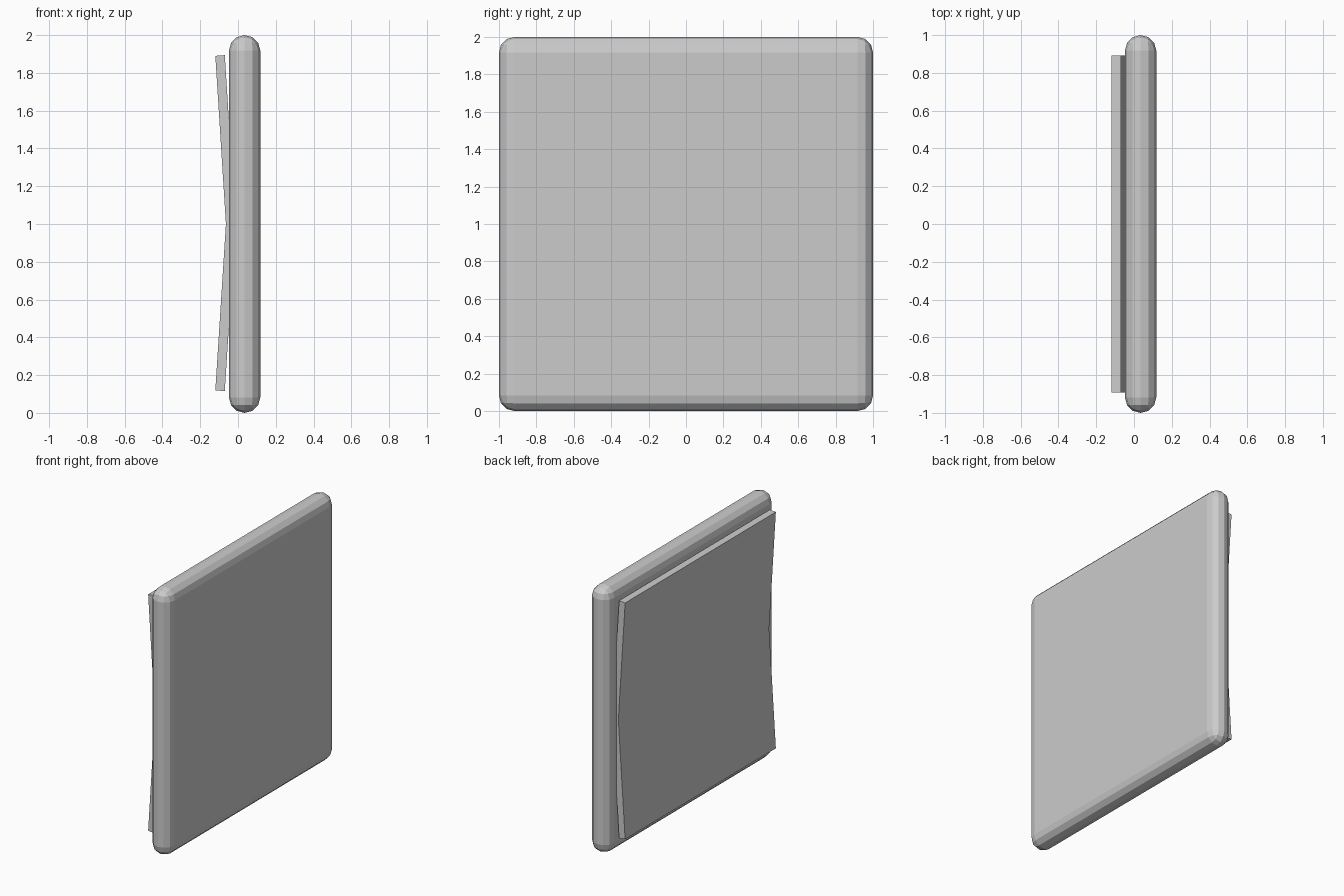
import bpy, bmesh
from mathutils import Matrix

if "Cube" in bpy.data.objects:
    bpy.data.objects.remove(bpy.data.objects["Cube"])


def add_object(name, bm):
    bmesh.ops.recalc_face_normals(bm, faces=bm.faces)
    mesh = bpy.data.meshes.new(name)
    bm.to_mesh(mesh)
    bm.free()
    obj = bpy.data.objects.new(name, mesh)
    bpy.context.collection.objects.link(obj)
    return obj


# Rounded square panel with a fully rounded rim
thick = 0.166
bm = bmesh.new()
bmesh.ops.create_cube(bm, size=1, matrix=Matrix.Translation((0.035, 0, 1)) @ Matrix.Diagonal((thick, 2, 2, 1)))
bmesh.ops.bevel(bm, geom=bm.edges[:], offset=thick / 2 - 0.0005, offset_type='OFFSET',
                segments=3, profile=0.5, affect='EDGES')
add_object("rounded_panel", bm)

# Thin back plate, bent along its horizontal middle and sunk into the panel
profile = [(-0.12, 0.12), (-0.064, 1.0), (-0.12, 1.89),
           (-0.07, 1.894), (-0.014, 1.0), (-0.07, 0.115)]
half_width = 0.892
bm = bmesh.new()
rows = [[bm.verts.new((x, y, z)) for x, z in profile] for y in (-half_width, half_width)]
for a, b, c, d in ((0, 1, 4, 5), (1, 2, 3, 4)):
    for row in rows:
        bm.faces.new([row[i] for i in (a, b, c, d)])
for i in range(6):
    j = (i + 1) % 6
    bm.faces.new((rows[0][i], rows[0][j], rows[1][j], rows[1][i]))
add_object("bent_back_plate", bm)
